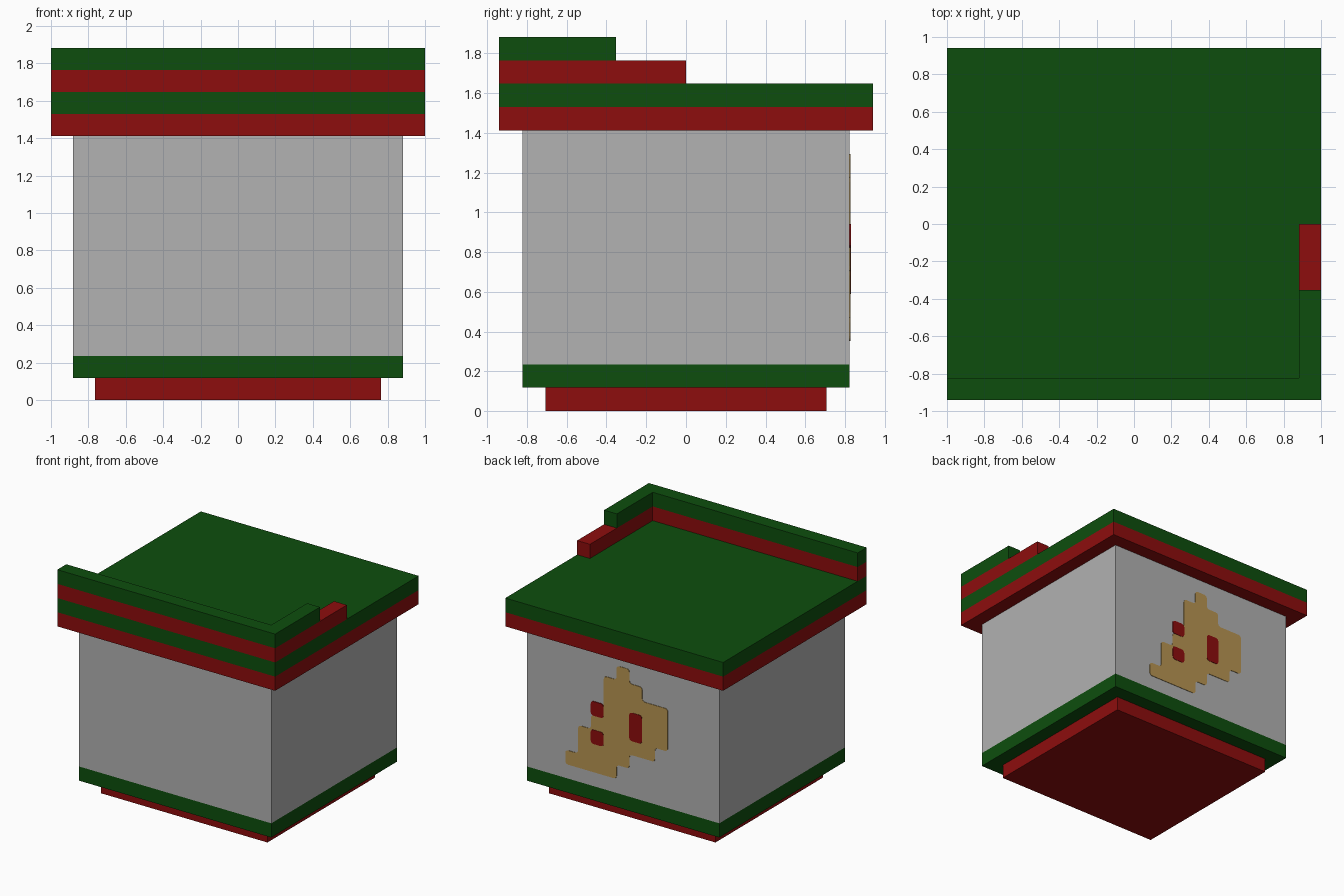
import bpy, bmesh
from mathutils import Vector

if "Cube" in bpy.data.objects:
    bpy.data.objects.remove(bpy.data.objects["Cube"])

U = 2 / 17          # one building-block unit
WALL_Y = 7 * U      # back wall plane


def material(name, rgb):
    m = bpy.data.materials.new(name)
    m.diffuse_color = (*rgb, 1)
    m.use_nodes = True
    m.node_tree.nodes["Principled BSDF"].inputs["Base Color"].default_value = m.diffuse_color
    return m


RED = material("brick red", (0.27, 0.004, 0.004))
GREEN = material("dark green", (0.004, 0.076, 0.004))
GREY = material("light grey", (0.445, 0.445, 0.445))
TAN = material("tan", (0.48, 0.30, 0.085))


def prism(name, points, direction, mat, corner=0):
    """Extrude a planar outline; optionally round its corners."""
    bm = bmesh.new()
    face = bm.faces.new([bm.verts.new(p) for p in points])
    d = Vector(direction)
    ext = bmesh.ops.extrude_face_region(bm, geom=[face], use_keep_orig=True)
    bmesh.ops.translate(bm, vec=d, verts=[g for g in ext["geom"] if isinstance(g, bmesh.types.BMVert)])
    bmesh.ops.recalc_face_normals(bm, faces=bm.faces)
    if corner:
        edges = [e for e in bm.edges
                 if (e.verts[0].co - e.verts[1].co).cross(d).length < 1e-7]
        bmesh.ops.bevel(bm, geom=edges, offset=corner, segments=3, profile=0.5,
                        affect='EDGES')
    mesh = bpy.data.meshes.new(name)
    bm.to_mesh(mesh)
    bm.free()
    mesh.materials.append(mat)
    obj = bpy.data.objects.new(name, mesh)
    bpy.context.collection.objects.link(obj)
    return obj


def slab(name, outline, z0, z1, mat):
    return prism(name, [(x * U, y * U, z0 * U) for x, y in outline],
                 (0, 0, (z1 - z0) * U), mat)


def rect(hx, hy):
    return [(-hx, -hy), (hx, -hy), (hx, hy), (-hx, hy)]


def plate(name, outline, thickness, mat):
    """Thin panel on the back wall; columns count from the +x edge."""
    return prism(name, [((7.5 - c) * U, WALL_Y, (2 + h) * U) for c, h in outline],
                 (0, thickness, 0), mat, corner=0.025)


# Body, from the ground up
slab("plinth", rect(6.5, 6), 0, 1, RED)
slab("base_band", rect(7.5, 7), 1, 2, GREEN)
slab("walls", rect(7.5, 7), 2, 12, GREY)
slab("lower_roof", rect(8.5, 8), 12, 13, RED)
slab("upper_roof", rect(8.5, 8), 13, 14, GREEN)

# L-shaped parapet courses along the front and part of the right side
for name, end, z, mat in (("lower_parapet", 0, 14, RED), ("upper_parapet", -3, 15, GREEN)):
    slab(name, [(-8.5, -8), (8.5, -8), (8.5, end), (7.5, end), (7.5, -7), (-8.5, -7)],
         z, z + 1, mat)

# Stepped emblem on the back wall
plate("emblem", [(3, 1), (7, 1), (7, 2), (8, 2), (8, 3), (10, 3), (10, 4), (11, 4),
                 (11, 7), (9, 7), (9, 8), (8, 8), (8, 9), (7, 9), (7, 8), (6, 8),
                 (6, 5), (5, 5), (5, 4), (4, 4), (4, 2), (3, 2)], 0.004, TAN)
for i, (c, h0, h1) in enumerate(((5, 3, 4), (5, 5, 6), (8, 4, 6))):
    plate(f"emblem_spot_{i + 1}", [(c, h0), (c + 1, h0), (c + 1, h1), (c, h1)], 0.007, RED)
